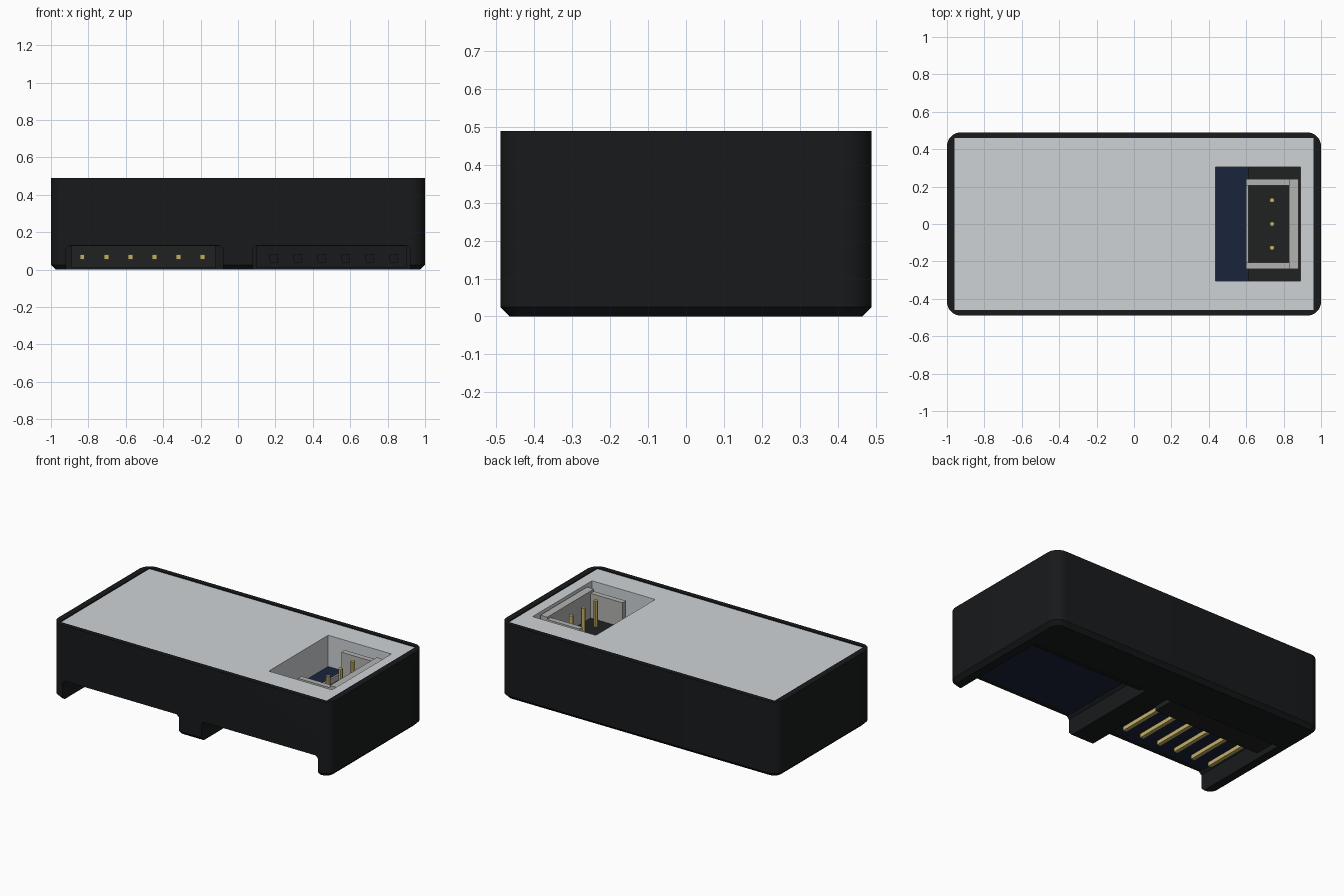
import bpy, bmesh, math

if "Cube" in bpy.data.objects:
    bpy.data.objects.remove(bpy.data.objects["Cube"])


def material(name, rgb):
    m = bpy.data.materials.new(name)
    m.diffuse_color = (*rgb, 1)
    m.use_nodes = True
    m.node_tree.nodes["Principled BSDF"].inputs["Base Color"].default_value = m.diffuse_color
    return m


BLACK = material("black plastic", (0.009, 0.010, 0.011))
HEADER = material("header plastic", (0.014, 0.015, 0.015))
LID = material("light grey", (0.62, 0.65, 0.67))
NAVY = material("navy board", (0.010, 0.017, 0.045))
GOLD = material("gold", (0.55, 0.45, 0.14))
WHITE = material("connector grey", (0.45, 0.45, 0.44))


def finish(name, bm, mat):
    bmesh.ops.recalc_face_normals(bm, faces=bm.faces)
    me = bpy.data.meshes.new(name)
    bm.to_mesh(me)
    bm.free()
    ob = bpy.data.objects.new(name, me)
    bpy.context.collection.objects.link(ob)
    if mat:
        me.materials.append(mat)
    return ob


def loft(name, rings, mat=None):
    bm = bmesh.new()
    loops = [[bm.verts.new(p) for p in ring] for ring in rings]
    n = len(loops[0])
    for a, b in zip(loops, loops[1:]):
        for i in range(n):
            j = (i + 1) % n
            bm.faces.new((a[i], a[j], b[j], b[i]))
    bm.faces.new(loops[0])
    bm.faces.new(loops[-1])
    return finish(name, bm, mat)


def boxes(name, spans, mat=None):
    """One object made of boxes given as (x0, x1, y0, y1, z0, z1)."""
    bm = bmesh.new()
    for x0, x1, y0, y1, z0, z1 in spans:
        vs = bmesh.ops.create_cube(bm, size=1)["verts"]
        for v in vs:
            v.co = ((x0 + x1) / 2 + v.co.x * (x1 - x0),
                    (y0 + y1) / 2 + v.co.y * (y1 - y0),
                    (z0 + z1) / 2 + v.co.z * (z1 - z0))
    return finish(name, bm, mat)


def rounded_rect(hx, hy, r, z, steps=8):
    pts = []
    for k, (sx, sy) in enumerate([(1, 1), (-1, 1), (-1, -1), (1, -1)]):
        for i in range(steps + 1):
            a = math.pi / 2 * (k + i / steps)
            pts.append((sx * (hx - r) + r * math.cos(a),
                        sy * (hy - r) + r * math.sin(a), z))
    return pts


def cut(ob, cutter):
    cutter.hide_render = True
    mod = ob.modifiers.new("cut", "BOOLEAN")
    mod.operation = "DIFFERENCE"
    mod.solver = "EXACT"
    mod.object = cutter
    bpy.context.view_layer.objects.active = ob
    bpy.ops.object.modifier_apply(modifier=mod.name)
    bpy.data.objects.remove(cutter)


# Housing: rounded box with a chamfered foot
body = loft("housing", [rounded_rect(0.975, 0.465, 0.05, 0),
                        rounded_rect(1, 0.49, 0.075, 0.025),
                        rounded_rect(1, 0.49, 0.075, 0.49)], BLACK)
cut(body, boxes("lid_pocket", [(-0.96, 0.96, -0.46, 0.46, 0.27, 0.6)]))

# Two pin bays open to the front and the underside
for s in (-1, 1):
    profile = [(0.08, -0.1), (0.92, -0.1), (0.92, 0.112), (0.902, 0.13),
               (0.098, 0.13), (0.08, 0.112)]
    cut(body, loft("bay_cutter", [[(s * x, y, z) for x, z in profile]
                                  for y in (-0.6, 0.2)]))

# Lid with connector window
lid = boxes("lid", [(-0.96, 0.96, -0.46, 0.46, 0.265, 0.483)], LID)
cut(lid, boxes("window_cutter", [(0.435, 0.89, -0.305, 0.305, 0.2, 0.6)]))

# Circuit board seen from below in the bays and from above in the window
boxes("circuit_board_under", [(-0.9, -0.1, -0.45, 0.19, 0.127, 0.15),
                              (0.1, 0.9, -0.45, 0.19, 0.127, 0.15)], NAVY)
boxes("circuit_board_top", [(0.43, 0.9, -0.31, 0.31, 0.25, 0.28)], NAVY)

# Male and female edge headers
xs = [0.19 + 0.1285 * i for i in range(6)]
boxes("pin_header_block", [(-0.89, -0.12, 0.05, 0.21, 0.008, 0.128)], HEADER)
boxes("header_pins", [(-x - 0.013, -x + 0.013, -0.31, 0.1, 0.055, 0.081)
                      for x in xs], GOLD)
socket = boxes("socket_header", [(0.1, 0.9, 0.17, 0.22, 0.008, 0.128)], BLACK)
cut(socket, boxes("socket_holes", [(x - 0.02, x + 0.02, 0.1, 0.21, 0.04, 0.08)
                                   for x in xs]))

# Top connector: base, shroud walls and three pins
boxes("connector_base", [(0.61, 0.89, -0.305, 0.305, 0.26, 0.295)], HEADER)
boxes("connector_shroud", [(0.83, 0.88, -0.24, 0.24, 0.28, 0.47),
                           (0.60, 0.835, 0.205, 0.24, 0.28, 0.455),
                           (0.60, 0.835, -0.24, -0.205, 0.28, 0.455),
                           (0.60, 0.612, -0.21, 0.21, 0.28, 0.33)], WHITE)
bm = bmesh.new()
for y in (-0.127, 0, 0.127):
    vs = bmesh.ops.create_cone(bm, cap_ends=True, segments=12, radius1=0.013,
                               radius2=0.013, depth=0.19)["verts"]
    bmesh.ops.translate(bm, vec=(0.738, y, 0.37), verts=vs)
pins = finish("connector_pins", bm, GOLD)

# Smooth the rounded surfaces
for ob in (body, pins):
    bpy.ops.object.select_all(action="DESELECT")
    ob.select_set(True)
    bpy.context.view_layer.objects.active = ob
    bpy.ops.object.shade_smooth_by_angle(angle=math.radians(30))
